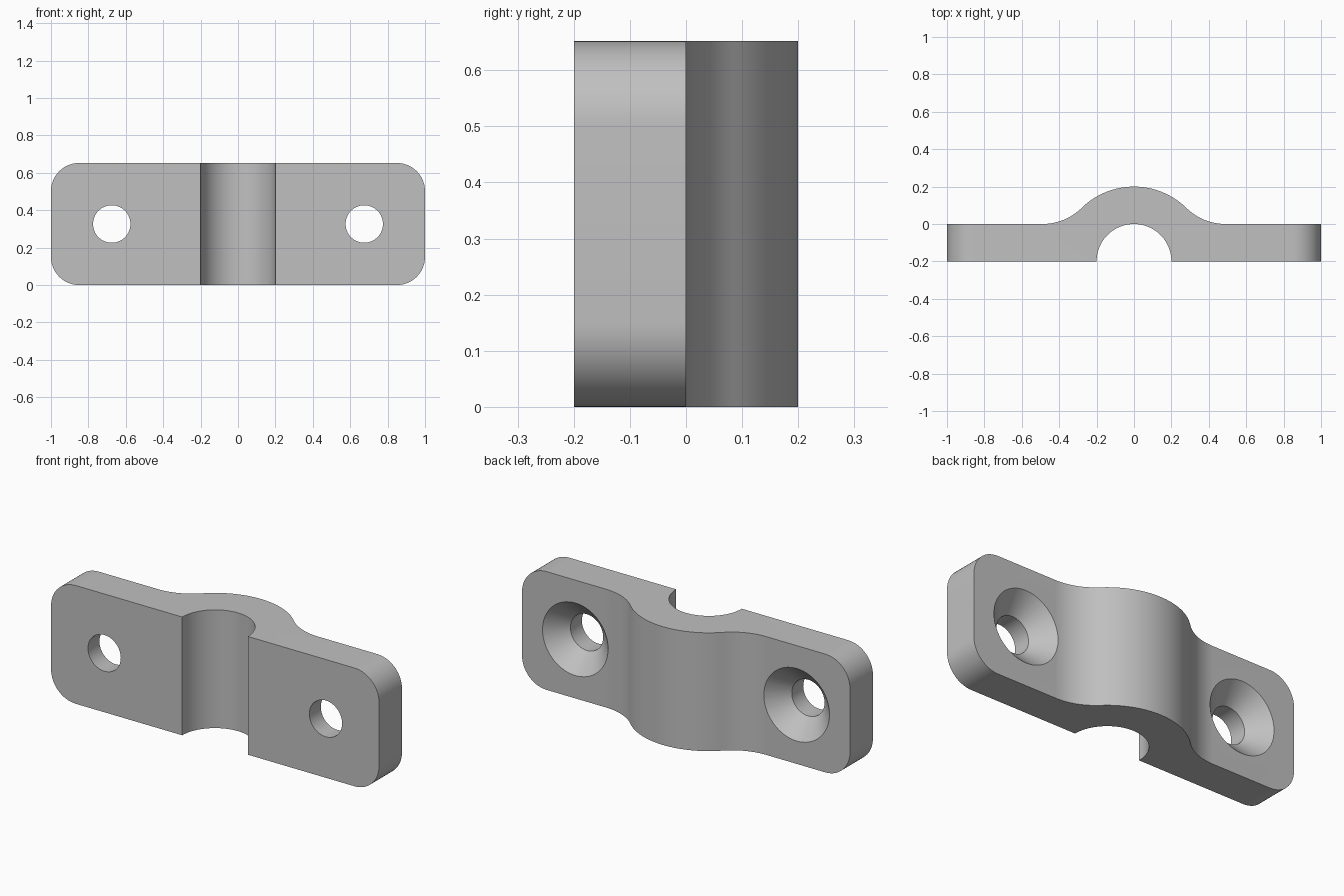
import bpy, bmesh, math
from math import sin, cos, pi

cube = bpy.data.objects.get("Cube")
if cube:
    bpy.data.objects.remove(cube, do_unlink=True)

HEIGHT, CORNER = 0.652, 0.15
AXIS_Y, INNER, OUTER, FILLET = -0.2, 0.2, 0.4, 0.3
HOLE_X, HOLE_R, SINK_R = 0.675, 0.1, 0.2

steel = bpy.data.materials.new("plain grey")
steel.use_nodes = True
grey = (0.53, 0.53, 0.53, 1)
steel.diffuse_color = grey
steel.node_tree.nodes["Principled BSDF"].inputs["Base Color"].default_value = grey


def arc(cx, cy, r, start, end, steps):
    angles = [start + (end - start) * i / steps for i in range(steps + 1)]
    return [(cx + r * cos(a), cy + r * sin(a)) for a in angles]


def make_object(name, bm):
    bmesh.ops.recalc_face_normals(bm, faces=bm.faces)
    mesh = bpy.data.meshes.new(name)
    bm.to_mesh(mesh)
    bm.free()
    obj = bpy.data.objects.new(name, mesh)
    bpy.context.collection.objects.link(obj)
    mesh.materials.append(steel)
    return obj


# Half profile: channel, flat foot, blending fillet, saddle arch
fillet_x = math.sqrt((OUTER + FILLET) ** 2 - (FILLET - AXIS_Y) ** 2)
tangent = math.atan2(FILLET - AXIS_Y, fillet_x)
half = arc(0, AXIS_Y, INNER, pi / 2, 0, 24)
half += [(1, AXIS_Y), (1, 0)]
half += arc(fillet_x, FILLET, FILLET, -pi / 2, tangent - pi, 16)
half += arc(0, AXIS_Y, OUTER, tangent, pi / 2, 20)[1:]
profile = half + [(-x, y) for x, y in half[-2:0:-1]]

# Extrude the profile upward and round the four end corners
bm = bmesh.new()
base = bm.faces.new([bm.verts.new((x, y, 0)) for x, y in profile])
top = bmesh.ops.extrude_face_region(bm, geom=[base], use_keep_orig=True)
bmesh.ops.translate(bm, vec=(0, 0, HEIGHT),
                    verts=[v for v in top["geom"] if isinstance(v, bmesh.types.BMVert)])
corners = [e for e in bm.edges if all(abs(v.co.x) > 0.999 for v in e.verts)
           and abs(e.verts[0].co.z - e.verts[1].co.z) < 0.001]
bmesh.ops.bevel(bm, geom=corners, offset=CORNER, segments=14, profile=0.5, affect='EDGES')
clamp = make_object("saddle_clamp", bm)


# Turned cutter for a through hole with a countersink at the back
def hole_cutter(x):
    bm = bmesh.new()
    depth = SINK_R - HOLE_R
    rings = []
    for r, y in ((HOLE_R, -0.3), (HOLE_R, -depth), (SINK_R + 0.05, 0.05)):
        rings.append([bm.verts.new((x + px, y, HEIGHT / 2 + pz))
                      for px, pz in arc(0, 0, r, 0, 2 * pi, 64)[:-1]])
    for a, b in zip(rings, rings[1:]):
        for i in range(len(a)):
            bm.faces.new((a[i - 1], a[i], b[i], b[i - 1]))
    bm.faces.new(rings[0])
    bm.faces.new(rings[-1])
    cutter = make_object("hole_cutter", bm)
    cutter.hide_render = True
    return cutter


bpy.ops.object.select_all(action='DESELECT')
bpy.context.view_layer.objects.active = clamp
clamp.select_set(True)
for side in (-1, 1):
    cutter = hole_cutter(side * HOLE_X)
    cut = clamp.modifiers.new("screw_hole", 'BOOLEAN')
    cut.operation, cut.solver, cut.object = 'DIFFERENCE', 'EXACT', cutter
    bpy.ops.object.modifier_apply(modifier=cut.name)
    bpy.data.objects.remove(cutter, do_unlink=True)

bpy.ops.object.shade_smooth_by_angle(angle=math.radians(30))
